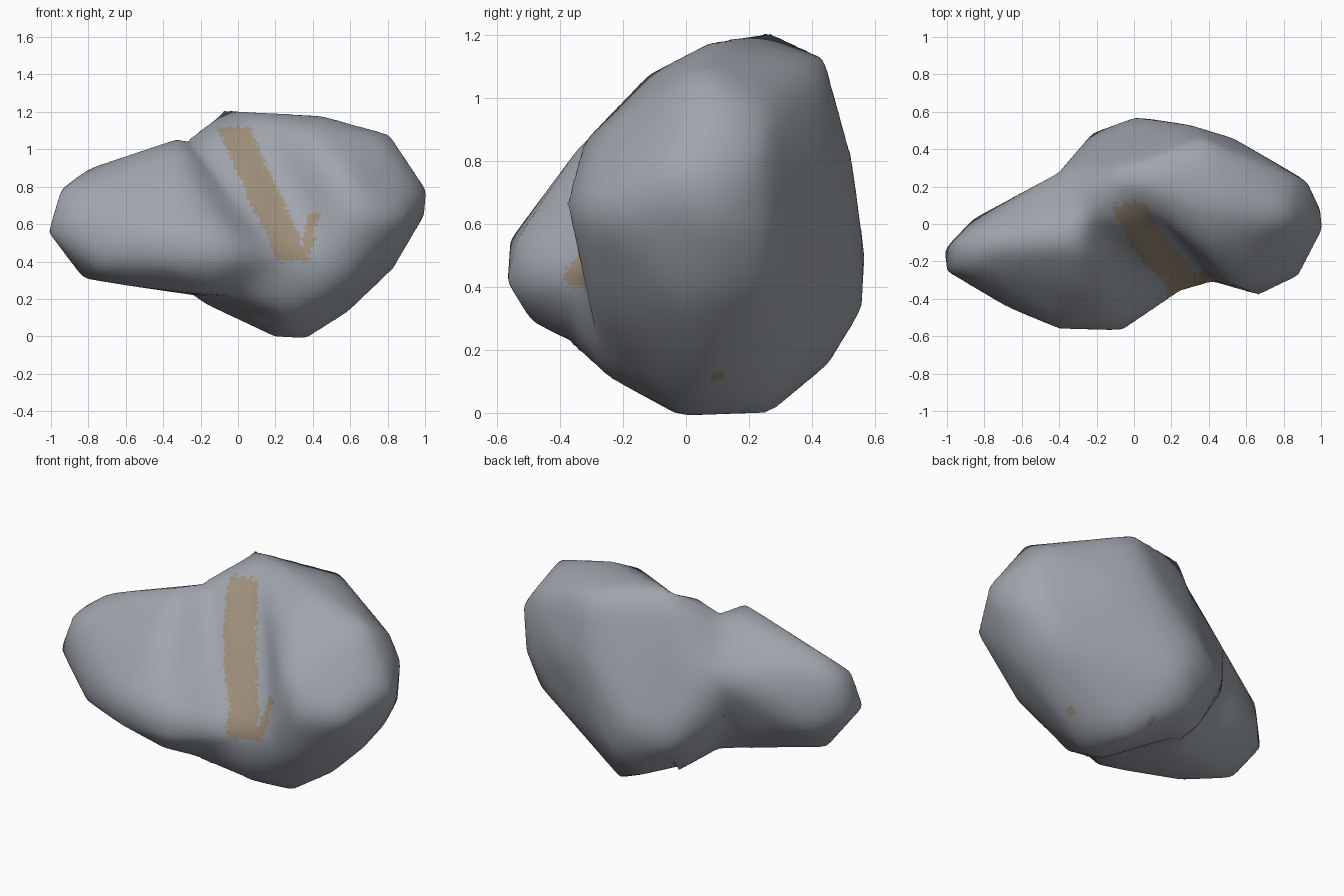
import bpy
import bmesh
import random
from mathutils import Vector

random.seed(4)
if "Cube" in bpy.data.objects:
    bpy.data.objects.remove(bpy.data.objects["Cube"], do_unlink=True)

# Corner points of the two faceted lobes and the saddle between them
LARGE_LOBE = [
    (-.09, .27, 1.21), (.45, .08, 1.18), (.37, .44, 1.13), (.81, .04, 1.08),
    (.02, .14, 1.14), (-.05, .39, .95), (.4, -.13, 1.07), (.55, -.33, .86),
    (.67, -.38, .67), (.88, -.28, .64), (1.01, -.03, .78), (1, .07, .65),
    (.93, .22, .84), (.84, .25, .96), (.89, .25, .58), (.83, 0, .36),
    (.8, .25, .4), (.6, -.27, .31), (.46, -.3, .5), (.53, .46, .75),
    (.3, .53, .8), (0, .57, .5), (.1, .56, .33), (-.22, .49, .4),
    (.15, .45, .17), (0, .45, .15), (.25, .27, 0), (.37, 0, -.01),
    (.19, -.04, 0), (.59, .05, .13), (.25, -.26, .12), (-.15, .2, .16),
]
SMALL_LOBE = [
    (-1.01, -.13, .55), (-1.01, -.25, .57), (-.94, -.09, .79), (-.95, -.22, .77),
    (-.8, -.1, .9), (-.86, .03, .5), (-.83, -.15, .31), (-.75, -.37, .37),
    (-.69, -.44, .43), (-.4, -.56, .55), (-.4, -.55, .39), (-.06, -.57, .42),
    (-.08, -.53, .56), (-.58, -.3, .27), (-.25, -.36, .23), (-.03, -.37, .23),
    (-.15, -.49, .29), (-.32, -.1, 1.06), (-.53, -.1, .98), (-.3, -.33, .86),
    (-.55, .18, .65), (-.4, .28, .78), (-.5, .08, .38), (.25, -.36, .42),
    (.2, -.2, .2), (-.25, .07, 1.04), (-.1, .1, .2),
]
SADDLE = [
    (-.09, .25, 1.19), (-.26, .07, 1.06), (-.1, .03, 1.08), (.07, .1, 1.1),
    (.05, -.17, .85), (.24, -.07, .83), (.2, -.3, .5), (.38, -.2, .5),
    (-.05, .38, .94), (-.4, .28, .78), (-.42, .24, .52), (-.22, .49, .4),
    (-.18, .33, .18), (-.15, .2, .16), (-.3, 0, .26), (-.03, -.38, .23),
    (.25, -.36, .42), (.42, -.31, .43), (.3, -.28, .18), (.25, -.26, .12),
]


def make_material(name, colour):
    mat = bpy.data.materials.new(name)
    mat.use_nodes = True
    mat.diffuse_color = (*colour, 1)
    shader = mat.node_tree.nodes["Principled BSDF"]
    shader.inputs["Base Color"].default_value = (*colour, 1)
    shader.inputs["Roughness"].default_value = .9
    return mat


def make_hull(name, points):
    """Wrap a closed faceted skin around the points."""
    bm = bmesh.new()
    for point in points:
        bm.verts.new(point)
    result = bmesh.ops.convex_hull(bm, input=bm.verts[:])
    inside = set(result["geom_interior"]) | set(result["geom_unused"])
    loose = [v for v in inside if isinstance(v, bmesh.types.BMVert)]
    bmesh.ops.delete(bm, geom=loose, context="VERTS")
    bmesh.ops.recalc_face_normals(bm, faces=bm.faces[:])
    mesh = bpy.data.meshes.new(name)
    bm.to_mesh(mesh)
    bm.free()
    obj = bpy.data.objects.new(name, mesh)
    bpy.context.scene.collection.objects.link(obj)
    return obj


# Fuse the parts into one finely divided skin with a softened neck
rock = make_hull("space_rock", LARGE_LOBE)
helpers = [make_hull("small_lobe_helper", SMALL_LOBE), make_hull("saddle_helper", SADDLE)]
for helper in helpers:
    helper.hide_render = True
    union = rock.modifiers.new("join_" + helper.name, "BOOLEAN")
    union.operation = "UNION"
    union.solver = "EXACT"
    union.object = helper
remesh = rock.modifiers.new("fine_skin", "REMESH")
remesh.mode = "VOXEL"
remesh.voxel_size = .018
soften = rock.modifiers.new("soften", "SMOOTH")
soften.factor = .5
soften.iterations = 6

graph = bpy.context.evaluated_depsgraph_get()
graph.update()
mesh = bpy.data.meshes.new_from_object(rock.evaluated_get(graph))
rock.modifiers.clear()
rock.data = mesh
mesh.name = "space_rock"
for helper in helpers:
    bpy.data.objects.remove(helper, do_unlink=True)

# Stone over the whole body, dust in the neck
mesh.materials.clear()
mesh.materials.append(make_material("grey_stone", (.35, .38, .42)))
mesh.materials.append(make_material("tan_dust", (.35, .28, .2)))
SPECKS = [Vector((.53, .1)), Vector((.17, .35))]


def is_dust(centre, normal):
    x, y, z = centre
    ragged = random.uniform(-.012, .012)
    if normal.y < 0 and .4 < z + ragged < 1.12:
        # Slanting band along the neck
        middle = .28 - (z - .45) * .46
        if abs(x - middle) < .088 + ragged:
            return True
        # Short hook at the lower end
        if z < .66 and abs(x - .36 - (z - .45) * .22) < .03 + ragged:
            return True
    # Small specks underneath
    return normal.z < 0 and any((Vector((x, y)) - s).length < .024 for s in SPECKS)


for face in mesh.polygons:
    face.material_index = int(is_dust(face.center, face.normal))

# Blend the normals broadly so the facets shade as one soft surface
neighbours = [[] for v in mesh.vertices]
for edge in mesh.edges:
    a, b = edge.vertices
    neighbours[a].append(b)
    neighbours[b].append(a)
normals = [v.normal.copy() for v in mesh.vertices]
for step in range(60):
    normals = [
        sum((normals[j] for j in linked), normals[i]).normalized()
        for i, linked in enumerate(neighbours)
    ]
mesh.shade_smooth()
mesh.normals_split_custom_set_from_vertices(normals)
